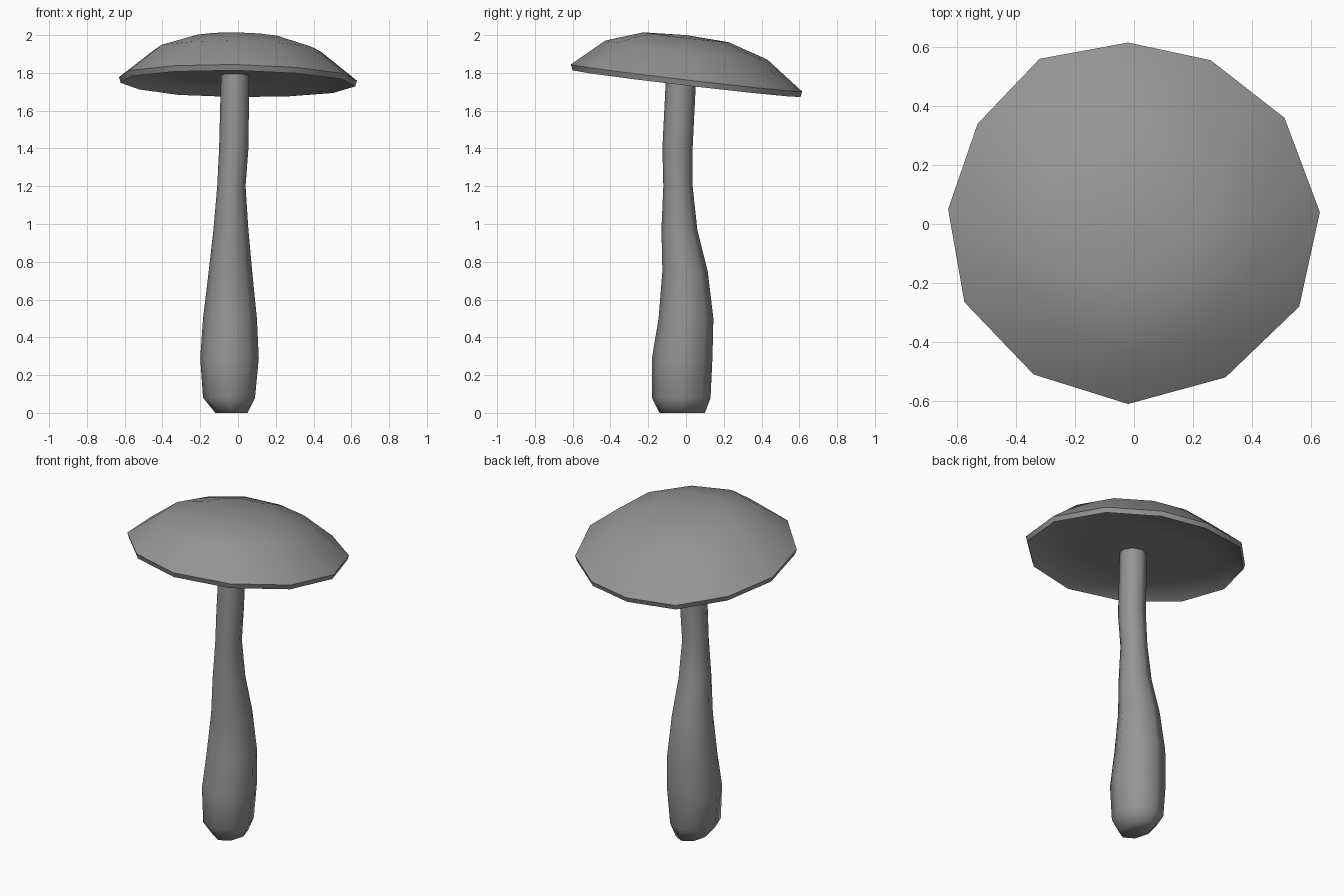
import bpy, bmesh, math

default = bpy.data.objects.get("Cube")
if default:
    bpy.data.objects.remove(default, do_unlink=True)

# One flat grey for the whole mushroom
GREY = (0.3, 0.3, 0.3, 1.0)
grey = bpy.data.materials.new("mushroom grey")
grey.use_nodes = True
grey.diffuse_color = GREY
grey.node_tree.nodes["Principled BSDF"].inputs["Base Color"].default_value = GREY


def loft(name, rings, start=None, end=None, angle=50):
    """Skin closed rings of points; start and end are optional pole points."""
    bm = bmesh.new()
    loops = [[bm.verts.new(p) for p in ring] for ring in rings]
    n = len(loops[0])
    for low, high in zip(loops, loops[1:]):
        for i in range(n):
            j = (i + 1) % n
            bm.faces.new((low[i], low[j], high[j], high[i]))
    for loop, pole in ((loops[0], start), (loops[-1], end)):
        if pole is None:
            bm.faces.new(loop)
        else:
            tip = bm.verts.new(pole)
            for i in range(n):
                bm.faces.new((loop[i], loop[(i + 1) % n], tip))
    bmesh.ops.recalc_face_normals(bm, faces=bm.faces)
    mesh = bpy.data.meshes.new(name)
    bm.to_mesh(mesh)
    bm.free()
    mesh.materials.append(grey)
    obj = bpy.data.objects.new(name, mesh)
    bpy.context.collection.objects.link(obj)
    bpy.ops.object.select_all(action="DESELECT")
    obj.select_set(True)
    bpy.context.view_layer.objects.active = obj
    bpy.ops.object.shade_smooth_by_angle(angle=math.radians(angle))
    return obj


# Stem: height, then the left/right and front/back limits of each ring
STEM = [
    (0.0, -0.12, 0.05, -0.14, 0.1),
    (0.08, -0.185, 0.09, -0.18, 0.13),
    (0.29, -0.2, 0.11, -0.18, 0.14),
    (0.5, -0.185, 0.1, -0.145, 0.145),
    (0.75, -0.155, 0.075, -0.125, 0.115),
    (0.97, -0.13, 0.055, -0.13, 0.06),
    (1.2, -0.11, 0.04, -0.12, 0.035),
    (1.4, -0.1, 0.055, -0.125, 0.035),
    (1.8, -0.09, 0.06, -0.105, 0.055),
]
SIDES = 8


def stem_ring(z, x0, x1, y0, y1):
    turns = [math.tau * i / SIDES for i in range(SIDES)]
    return [((x0 + x1) / 2 + (x1 - x0) / 2 * math.cos(t),
             (y0 + y1) / 2 + (y1 - y0) / 2 * math.sin(t), z) for t in turns]


loft("stem", [stem_ring(*row) for row in STEM], angle=70)

# Cap: an uneven twelve-sided outline, tilted down towards the back
RIM = [(0.63, 0.04), (0.51, 0.36), (0.26, 0.555), (-0.02, 0.615),
       (-0.32, 0.56), (-0.53, 0.34), (-0.63, 0.05), (-0.575, -0.265),
       (-0.34, -0.51), (-0.02, -0.61), (0.31, -0.52), (0.56, -0.28)]


def cap_point(x, y, h):
    return (x, y, 1.743 - 0.117 * y - 0.016 * x + h)


def cap_ring(scale, h):
    return [cap_point(x * scale, y * scale, h) for x, y in RIM]


# Hollow underside, lip, then dome: outline scale and height above the rim
PROFILE = [(0.5, 0.04), (0.87, 0.045), (0.985, 0.0), (1.0, 0.03),
           (0.7, 0.178), (0.37, 0.245)]
loft("cap", [cap_ring(*row) for row in PROFILE],
     start=cap_point(0, 0, 0.04), end=cap_point(0, 0, 0.257))
